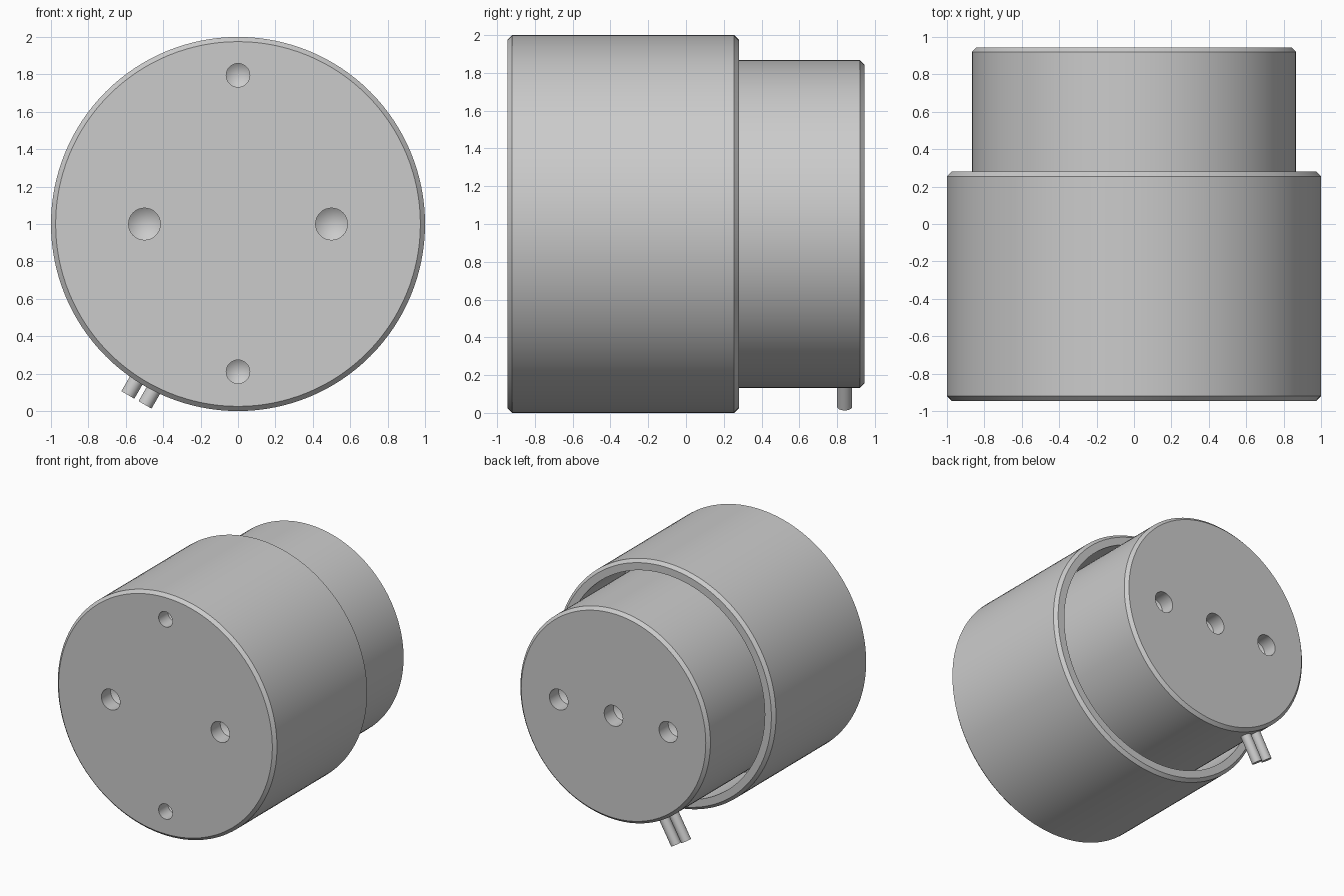
import bpy, bmesh
from math import cos, sin, pi, radians
from mathutils import Matrix, Vector

if "Cube" in bpy.data.objects:
    bpy.data.objects.remove(bpy.data.objects["Cube"])

SEG = 128


def finish(name, bm):
    bmesh.ops.recalc_face_normals(bm, faces=bm.faces)
    mesh = bpy.data.meshes.new(name)
    bm.to_mesh(mesh)
    bm.free()
    ob = bpy.data.objects.new(name, mesh)
    bpy.context.collection.objects.link(ob)
    return ob


def lathe(name, profile):
    """Closed solid turned about the y axis at z = 1, from (radius, y) points."""
    bm = bmesh.new()
    rings = [[bm.verts.new((r * cos(2 * pi * i / SEG), y, 1 + r * sin(2 * pi * i / SEG)))
              for i in range(SEG)] for r, y in profile]
    for a, b in zip(rings, rings[1:]):
        for i in range(SEG):
            j = (i + 1) % SEG
            bm.faces.new((a[i], a[j], b[j], b[i]))
    bm.faces.new(rings[0])
    bm.faces.new(rings[-1])
    return finish(name, bm)


def drill(ob, holes, y, inward):
    """Cut tapered blind holes (x, z, radius) into the flat end at y."""
    bm = bmesh.new()
    for x, z, r in holes:
        rings = []
        for rad, d in ((r, -0.05), (r, 0.12)):
            rings.append([bm.verts.new((x + rad * cos(2 * pi * i / 32), y + inward * d,
                                        z + rad * sin(2 * pi * i / 32))) for i in range(32)])
        tip = bm.verts.new((x, y + inward * (0.12 + r * 0.7), z))
        a, b = rings
        bm.faces.new(a)
        for i in range(32):
            j = (i + 1) % 32
            bm.faces.new((a[i], a[j], b[j], b[i]))
            bm.faces.new((b[i], b[j], tip))
    cutter = finish(ob.name + "_hole_cutter", bm)
    cutter.hide_render = True
    mod = ob.modifiers.new("holes", 'BOOLEAN')
    mod.operation = 'DIFFERENCE'
    mod.solver = 'EXACT'
    mod.object = cutter
    bpy.context.view_layer.objects.active = ob
    bpy.ops.object.modifier_apply(modifier=mod.name)
    bpy.data.objects.remove(cutter)


# Outer can, open at the back with a narrow air gap
can = lathe("outer_can", [(0.975, -0.945), (1, -0.92), (1, 0.255), (0.975, 0.28),
                          (0.915, 0.28), (0.915, -0.3)])
drill(can, [(-0.5, 1, 0.085), (0.5, 1, 0.085), (0, 1.795, 0.063), (0, 0.21, 0.063)], -0.945, 1)

# Inner base sticking out of the back
base = lathe("inner_base", [(0.867, -0.35), (0.867, 0.92), (0.842, 0.945)])
drill(base, [(x, 1, 0.085) for x in (-0.5, 0, 0.5)], 0.945, -1)

# Two wire stubs leaving the base radially, 30 degrees off straight down
out = Vector((-sin(radians(30)), 0, -cos(radians(30))))
side = Vector((cos(radians(30)), 0, -sin(radians(30))))
wires = []
for n, s in enumerate((-1, 1)):
    bm = bmesh.new()
    bmesh.ops.create_cone(bm, cap_ends=True, segments=32, radius1=0.04, radius2=0.04, depth=0.286)
    pos = Vector((0, 0.84, 1)) + out * 0.943 + side * s * 0.053
    turn = out.to_track_quat('Z', 'Y').to_matrix().to_4x4()
    bmesh.ops.transform(bm, matrix=Matrix.Translation(pos) @ turn, verts=bm.verts)
    wires.append(finish(f"wire_stub_{n + 1}", bm))

# Smooth shading with crisp edges
for ob in [can, base] + wires:
    ob.select_set(True)
bpy.context.view_layer.objects.active = can
bpy.ops.object.shade_smooth_by_angle(angle=radians(30))
